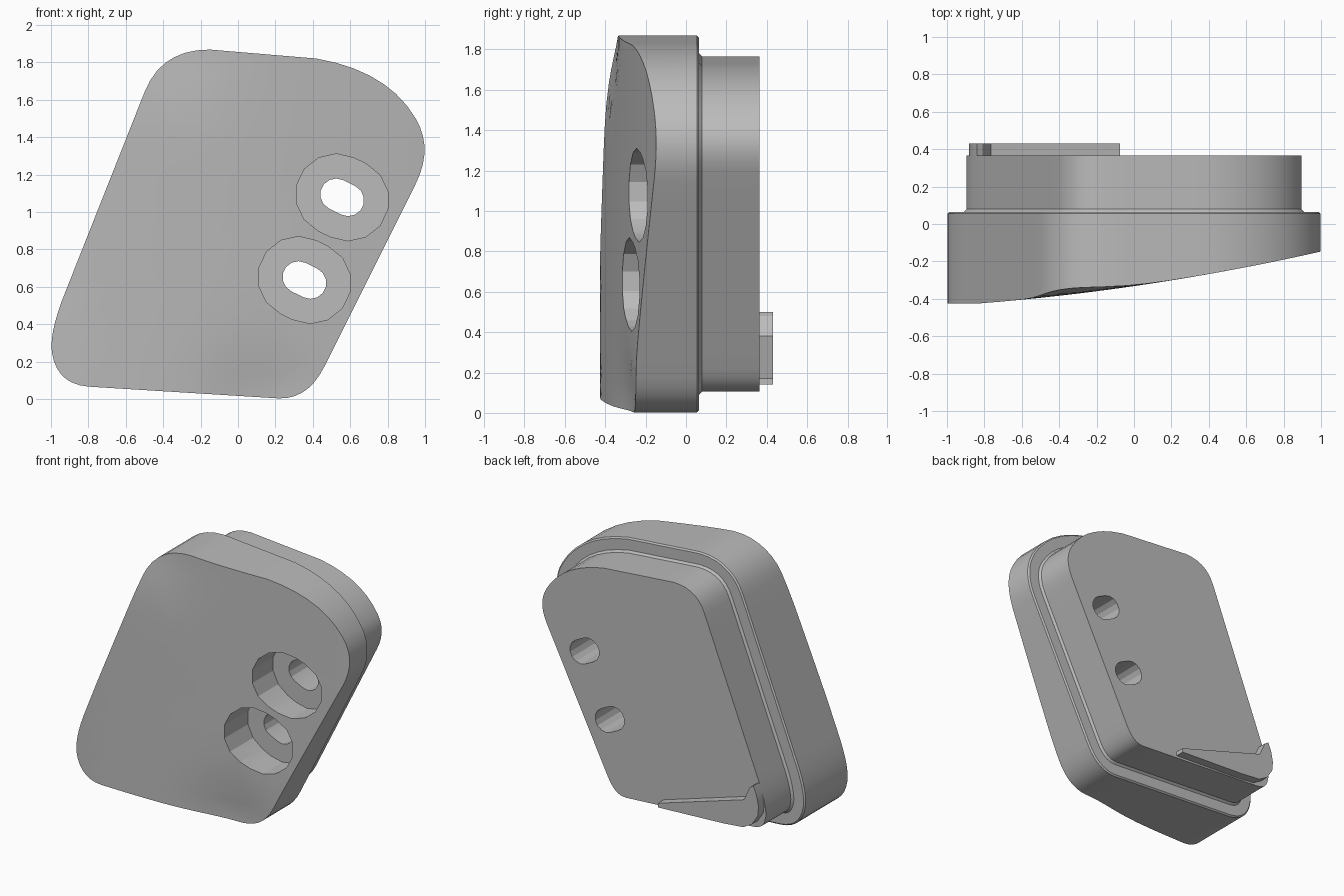
import bpy, bmesh, math
from mathutils import Vector

if "Cube" in bpy.data.objects:
    bpy.data.objects.remove(bpy.data.objects["Cube"])

grey = bpy.data.materials.new("plain grey")
grey.use_nodes = True
grey.diffuse_color = (0.5, 0.5, 0.5, 1)
grey.node_tree.nodes["Principled BSDF"].inputs["Base Color"].default_value = (0.5, 0.5, 0.5, 1)


def make_object(name, bm):
    bmesh.ops.recalc_face_normals(bm, faces=bm.faces)
    mesh = bpy.data.meshes.new(name)
    bm.to_mesh(mesh)
    bm.free()
    mesh.materials.append(grey)
    obj = bpy.data.objects.new(name, mesh)
    bpy.context.collection.objects.link(obj)
    return obj


def activate(obj):
    bpy.ops.object.select_all(action="DESELECT")
    obj.select_set(True)
    bpy.context.view_layer.objects.active = obj


def bridge(bm, a, b):
    n = len(a)
    for i in range(n):
        bm.faces.new((a[i], a[(i + 1) % n], b[(i + 1) % n], b[i]))


def prism(name, points, y0, y1):
    bm = bmesh.new()
    front, back = [[bm.verts.new((p[0], y, p[1])) for p in points] for y in (y0, y1)]
    bridge(bm, front, back)
    bm.faces.new(front)
    bm.faces.new(back)
    return make_object(name, bm)


def rounded_outline(corners, steps=7, longest=0.12):
    """Curved corners (start, control, end) joined by subdivided straight runs."""
    pts = []
    for corner in corners:
        a, c, b = (Vector(p) for p in corner)
        for i in range(steps + 1):
            t = i / steps
            p = a * (1 - t) ** 2 + c * 2 * t * (1 - t) + b * t * t
            if not pts or (p - pts[-1]).length > 0.001:
                pts.append(p)
    out = []
    for i, p in enumerate(pts):
        q = pts[(i + 1) % len(pts)]
        n = max(1, math.ceil((q - p).length / longest))
        out += [p.lerp(q, k / n) for k in range(n)]
    return out


def inset(points, d):
    """Move a clockwise outline inward by d."""
    result = []
    for i, p in enumerate(points):
        t = (points[(i + 1) % len(points)] - points[i - 1]).normalized()
        result.append(p + Vector((t.y, -t.x)) * d)
    return result


def bump(x, z, cx, cz, sx, sz):
    return math.exp(-((x - cx) / sx) ** 2 - ((z - cz) / sz) ** 2)


def front_y(x, z):
    """Sloped, slightly curved front surface with two shallow hollows."""
    y = max(-0.425, -0.332 + 0.145 * x + 0.04 * x * x)
    return y + 0.04 * bump(x, z, 0.15, 0.02, 0.3, 0.22) + 0.035 * bump(x, z, -0.4, 1.87, 0.3, 0.25)


outline = rounded_outline([
    ((-0.50, 1.64), (-0.41, 1.87), (-0.15, 1.868)),
    ((0.42, 1.82), (0.80, 1.755), (0.95, 1.50)),
    ((0.95, 1.50), (1.045, 1.34), (0.95, 1.15)),
    ((0.46, 0.17), (0.375, 0.0), (0.22, 0.003)),
    ((-0.80, 0.066), (-0.97, 0.08), (-0.995, 0.25)),
    ((-0.995, 0.25), (-1.01, 0.36), (-0.92, 0.58)),
])

# Body: curved front, outer wall, stepped rim and raised back
bm = bmesh.new()
centre = Vector((0, 0.93))
rings = []
for t in (0.12, 0.3, 0.5, 0.7, 0.85, 0.94, 1):
    ring = [centre.lerp(p, t) for p in outline]
    rings.append([bm.verts.new((p.x, front_y(*p), p.y)) for p in ring])
for d, y in ((0, 0.055), (0.01, 0.065), (0.088, 0.065), (0.102, 0.08), (0.102, 0.365)):
    rings.append([bm.verts.new((p.x, y, p.y)) for p in inset(outline, d)])
for a, b in zip(rings, rings[1:]):
    bridge(bm, a, b)
tip = bm.verts.new((centre.x, front_y(*centre), centre.y))
first = rings[0]
for i in range(len(first)):
    bm.faces.new((first[i - 1], first[i], tip))
bm.faces.new(rings[-1])
body = make_object("body", bm)


# Slotted bolt holes with wide counterbores
def slot(cx, cz, r, half=0.036, steps=7):
    axis = Vector((0.9, -0.44)).normalized()
    angle = math.atan2(axis.y, axis.x)
    pts = []
    for side in (1, -1):
        for i in range(steps + 1):
            a = angle - side * math.pi / 2 + side * math.pi * i / steps
            if side < 0:
                a = angle + math.pi / 2 + math.pi * i / steps
            pts.append(Vector((cx, cz)) + axis * half * side + Vector((math.cos(a), math.sin(a))) * r)
    return pts


for cx, cz in ((0.557, 1.078), (0.355, 0.636)):
    for radius, y0, y1 in ((0.217, -0.8, -0.045), (0.085, -0.7, 0.7)):
        cutter = prism("hole_cutter", slot(cx, cz, radius), y0, y1)
        cutter.hide_render = True
        activate(body)
        mod = body.modifiers.new("hole", "BOOLEAN")
        mod.operation = "DIFFERENCE"
        mod.solver = "EXACT"
        mod.object = cutter
        bpy.ops.object.modifier_apply(modifier=mod.name)
        bpy.data.objects.remove(cutter)

# Hooked locating lip on the back
lip = prism("locating_lip", [
    (-0.075, 0.17), (-0.075, 0.14), (-0.6, 0.165), (-0.76, 0.18), (-0.83, 0.22), (-0.875, 0.29),
    (-0.882, 0.36), (-0.865, 0.44), (-0.84, 0.5), (-0.81, 0.48), (-0.765, 0.38)], 0.35, 0.43)

for obj in (body, lip):
    activate(obj)
    bpy.ops.object.shade_smooth_by_angle(angle=math.radians(24))
